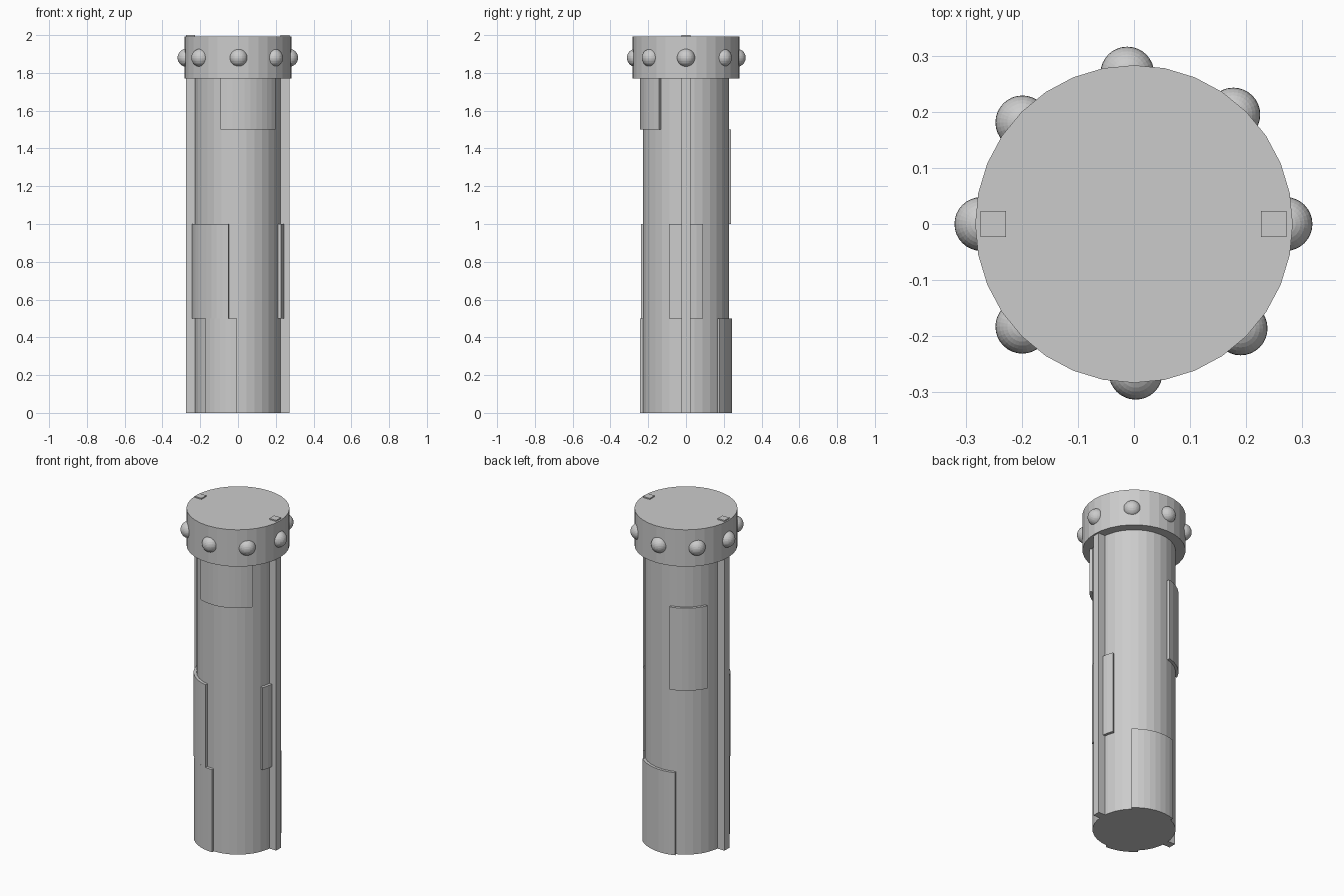
import bpy, bmesh
from math import cos, sin, radians
from mathutils import Matrix

if "Cube" in bpy.data.objects:
    bpy.data.objects.remove(bpy.data.objects["Cube"], do_unlink=True)

grey = bpy.data.materials.new("plain grey")
grey.use_nodes = True
colour = (0.6, 0.6, 0.6, 1)
grey.diffuse_color = colour
grey.node_tree.nodes["Principled BSDF"].inputs["Base Color"].default_value = colour


def finish(name, bm):
    bmesh.ops.recalc_face_normals(bm, faces=bm.faces)
    mesh = bpy.data.meshes.new(name)
    bm.to_mesh(mesh)
    bm.free()
    mesh.materials.append(grey)
    obj = bpy.data.objects.new(name, mesh)
    bpy.context.collection.objects.link(obj)
    return obj


def cylinder(name, radius, z0, z1):
    bm = bmesh.new()
    bmesh.ops.create_cone(bm, cap_ends=True, segments=32, radius1=radius, radius2=radius,
                          depth=z1 - z0, matrix=Matrix.Translation((0, 0, (z0 + z1) / 2)))
    return finish(name, bm)


def box(name, centre, size):
    bm = bmesh.new()
    bmesh.ops.create_cube(bm, size=1, matrix=Matrix.Translation(centre) @ Matrix.Diagonal((*size, 1)))
    return finish(name, bm)


def curved_panel(name, start, end, z0, z1, inner=0.21, outer=0.244):
    """Arc-shaped slab wrapped around the column, angles in degrees."""
    bm = bmesh.new()
    steps = max(4, round((end - start) / 8))
    angles = [radians(start + (end - start) * i / steps) for i in range(steps + 1)]
    ring = [(outer, a) for a in angles] + [(inner, a) for a in reversed(angles)]
    base = bm.faces.new([bm.verts.new((r * cos(a), r * sin(a), z0)) for r, a in ring])
    top = bmesh.ops.extrude_face_region(bm, geom=[base], use_keep_orig=True)["geom"]
    bmesh.ops.translate(bm, vec=(0, 0, z1 - z0),
                        verts=[v for v in top if isinstance(v, bmesh.types.BMVert)])
    return finish(name, bm)


# Column and cap
cylinder("column", 0.228, 0, 1.78)
cylinder("cap", 0.283, 1.77, 1.993)

# Side rails running the full height
for side, x in (("left", 0.249), ("right", -0.251)):
    box(side + "_rail", (x, 0, 1), (0.046, 0.046, 2))

# Raised panels around the column
curved_panel("upper_front_panel", -112, -36, 1.5, 1.78)
curved_panel("middle_right_panel", -180, -102, 0.5, 1.0)
curved_panel("middle_left_panel", -21.5, 21.5, 0.5, 1.0)
curved_panel("lower_front_panel", -135, -91, 0, 0.5)
curved_panel("lower_back_panel", 47, 111, 0, 0.5)
curved_panel("middle_back_panel", 103, 154, 1.0, 1.5)

# Round studs on the cap
studs = [(0.27, 0), (0.177, 0.195), (-0.012, 0.268), (-0.199, 0.181),
         (-0.272, 0), (-0.199, -0.183), (0.19, -0.186), (0.003, -0.265)]
for i, (x, y) in enumerate(studs):
    bm = bmesh.new()
    bmesh.ops.create_uvsphere(bm, u_segments=32, v_segments=16, radius=0.048,
                              matrix=Matrix.Translation((x, y, 1.88)))
    finish(f"stud_{i + 1}", bm)
